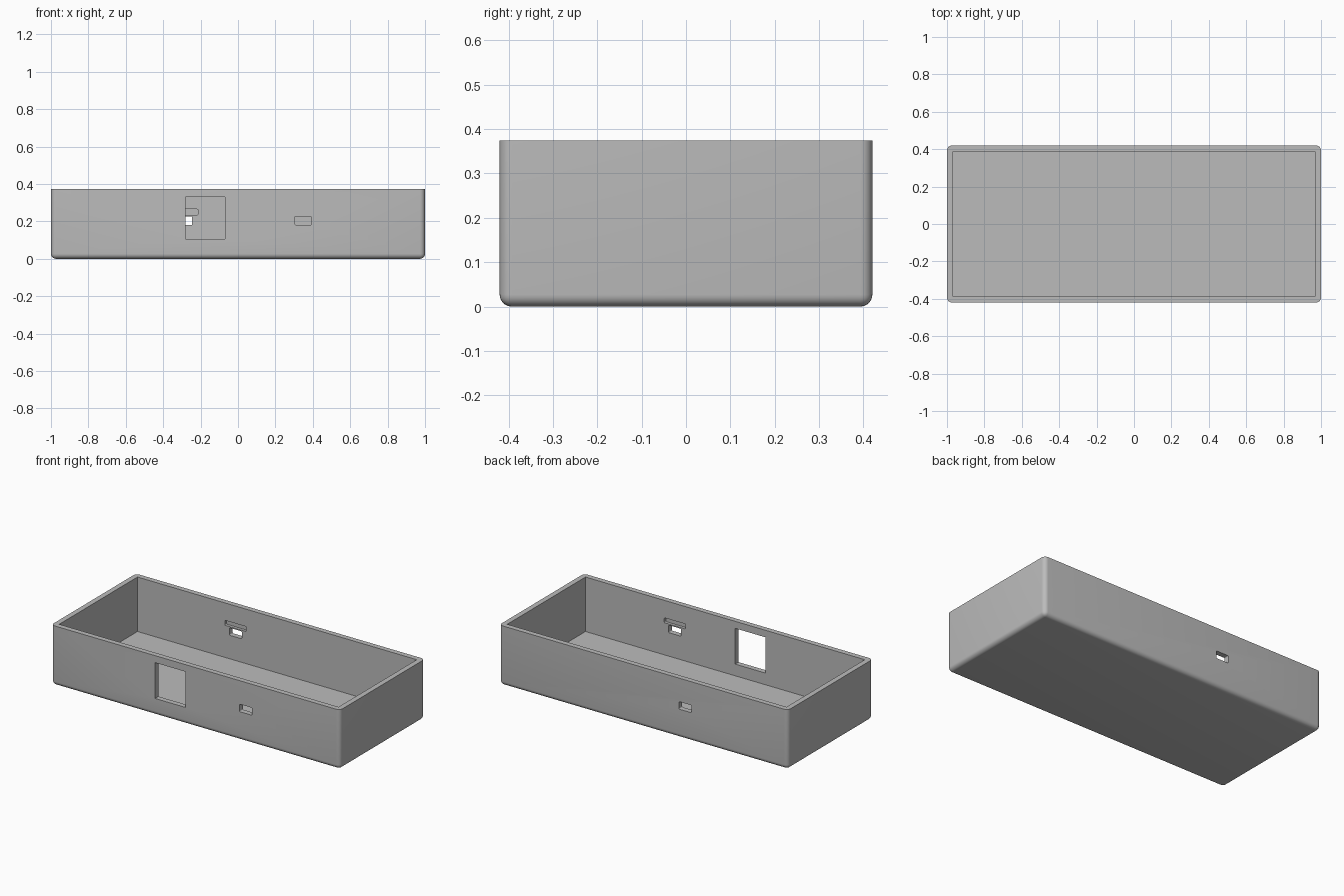
import bpy
import bmesh

default = bpy.data.objects.get("Cube")
if default:
    bpy.data.objects.remove(default, do_unlink=True)

LENGTH, DEPTH, HEIGHT = 2.0, 0.84, 0.374
WALL = 0.033
OUT_Y, IN_Y = DEPTH / 2, DEPTH / 2 - WALL

grey = bpy.data.materials.new("mid_grey_plastic")
grey.use_nodes = True
colour = (0.5, 0.5, 0.5, 1)
grey.diffuse_color = colour
grey.node_tree.nodes["Principled BSDF"].inputs["Base Color"].default_value = colour


def box(name, low, high, radius=0, segments=6, pick=None):
    """Box between two corners, rounding the edges that pick accepts."""
    bm = bmesh.new()
    bmesh.ops.create_cube(bm, size=1)
    for v in bm.verts:
        v.co = [high[i] if v.co[i] > 0 else low[i] for i in range(3)]
    if radius:
        edges = [e for e in bm.edges if pick(e)]
        bmesh.ops.bevel(bm, geom=edges, offset=radius, segments=segments,
                        profile=0.5, affect='EDGES')
    mesh = bpy.data.meshes.new(name)
    bm.to_mesh(mesh)
    bm.free()
    mesh.materials.append(grey)
    obj = bpy.data.objects.new(name, mesh)
    bpy.context.collection.objects.link(obj)
    return obj


def below_rim(edge):
    return any(v.co.z < HEIGHT / 2 for v in edge.verts)


def along_y(edge):
    a, b = edge.verts
    return abs(a.co.y - b.co.y) > 0.001


def cut(target, cutter):
    """Subtract a cutter and discard it."""
    cutter.hide_render = True
    mod = target.modifiers.new("cut", 'BOOLEAN')
    mod.operation = 'DIFFERENCE'
    mod.solver = 'EXACT'
    mod.object = cutter
    bpy.context.view_layer.objects.active = target
    bpy.ops.object.modifier_apply(modifier=mod.name)
    bpy.data.objects.remove(cutter, do_unlink=True)


# Open tray, rounded everywhere except its rim
case = box("enclosure_tray", (-LENGTH / 2, -OUT_Y, 0), (LENGTH / 2, OUT_Y, HEIGHT),
           0.027, 6, below_rim)
cut(case, box("cavity_cutter", (WALL - LENGTH / 2, -IN_Y, WALL),
              (LENGTH / 2 - WALL, IN_Y, HEIGHT + 0.1)))

# Large window in the front wall
cut(case, box("window_cutter", (-0.28, -OUT_Y - 0.05, 0.106), (-0.07, -IN_Y + 0.05, 0.33)))

# Port hole with a shallow slot above it inside, on the front and back walls
for side, x in ((-1, 0.348), (1, -0.288)):
    for name, half, bottom, top, reach in (
            ("port", 0.043, 0.18, 0.227, OUT_Y + 0.05),
            ("slot", 0.074, 0.234, 0.265, IN_Y + 0.018)):
        ys = sorted((side * (IN_Y - 0.05), side * reach))
        cut(case, box(name + "_cutter", (x - half, ys[0], bottom),
                      (x + half, ys[1], top), 0.005, 3, along_y))

# Smooth rounded edges, crisp elsewhere
bpy.ops.object.select_all(action='DESELECT')
case.select_set(True)
bpy.context.view_layer.objects.active = case
bpy.ops.object.shade_smooth_by_angle(angle=0.6)
